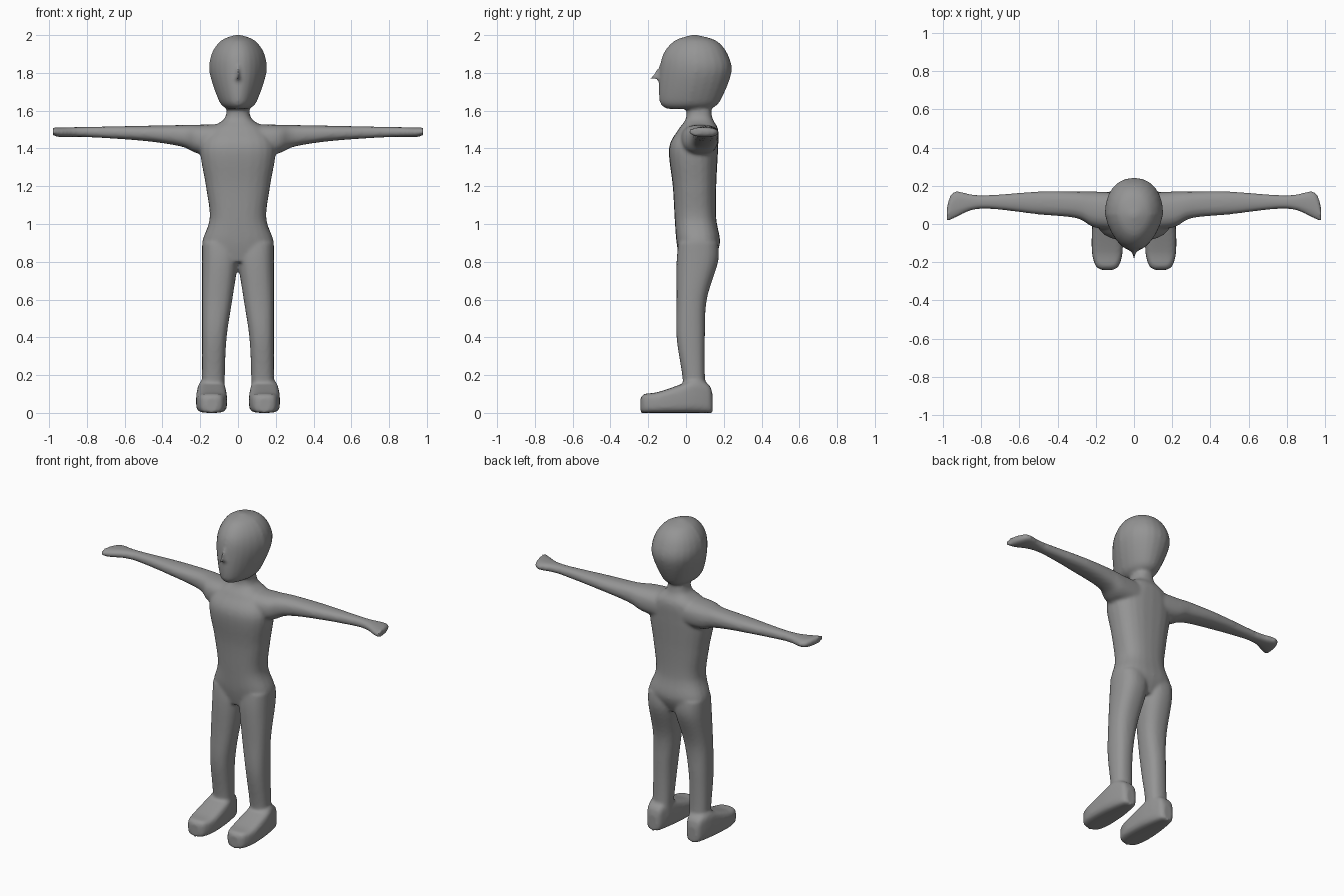
import bpy
import bmesh
from math import cos, sin, tau, copysign

cube = bpy.data.objects.get("Cube")
if cube:
    bpy.data.objects.remove(cube, do_unlink=True)

SIDES = 24
STEPS = 6
LEG_OUTER = .19
FOOT_CENTRE = .14
SHOULDER_TOP = 1.53

skin = bpy.data.materials.new("plain grey")
skin.use_nodes = True
skin.diffuse_color = (.3, .3, .3, 1)
skin.node_tree.nodes["Principled BSDF"].inputs["Base Color"].default_value = skin.diffuse_color


def spline(rings):
    """Smoothly fill in rings between the given ones."""
    filled = []
    last = len(rings) - 1
    for i in range(last):
        before, start, end, after = (rings[min(max(i + k, 0), last)] for k in (-1, 0, 1, 2))
        for step in range(STEPS):
            t = step / STEPS
            ring = []
            for p, q, r, s in zip(before, start, end, after):
                slope_in, slope_out = (r - p) / 2, (s - q) / 2
                bend = 3 * (r - q) - 2 * slope_in - slope_out
                twist = 2 * (q - r) + slope_in + slope_out
                ring.append(q + t * (slope_in + t * (bend + t * twist)))
            filled.append(ring)
    return filled + [rings[last]]


def rounded(value, power):
    """Superellipse coordinate: a higher power gives a boxier section."""
    return copysign(abs(value) ** (2 / power), value)


def loft(bm, axis, rings, power, taper=0, side=1):
    """Rings hold position along the axis, then low and high bounds across it."""
    loops = []
    for along, u_low, u_high, v_low, v_high in spline(rings):
        loop = []
        for k in range(SIDES):
            angle = tau * k / SIDES
            u_unit, v_unit = rounded(cos(angle), power), rounded(sin(angle), power)
            u_unit *= 1 - taper * max(0, -v_unit)
            u = (u_low + u_high + (u_high - u_low) * u_unit) / 2
            v = (v_low + v_high + (v_high - v_low) * v_unit) / 2
            x, y, z = {"x": (along, u, v), "y": (u, along, v), "z": (u, v, along)}[axis]
            loop.append(bm.verts.new((side * x, y, z)))
        loops.append(loop)
    for lower, upper in zip(loops, loops[1:]):
        for k in range(SIDES):
            n = (k + 1) % SIDES
            bm.faces.new((lower[k], lower[n], upper[n], upper[k]))
    bm.faces.new(loops[0])
    bm.faces.new(loops[-1])


def build_head(bm):
    # Height, half width, front, back
    profile = [(1.61, .06, -.1, .13), (1.65, .1, -.14, .18), (1.8, .15, -.14, .24),
               (1.9, .14, -.12, .22), (1.97, .09, -.06, .16), (2, .02, .03, .06)]
    rings = [(z, -half, half, front, back) for z, half, front, back in profile]
    loft(bm, "z", rings, power=2.2, taper=.25)


def build_nose(bm):
    # Bridge, nostrils and tip
    corners = [(0, -.12, 1.87), (-.03, -.1, 1.76), (.03, -.1, 1.76), (0, -.19, 1.77)]
    bmesh.ops.convex_hull(bm, input=[bm.verts.new(corner) for corner in corners])


def build_torso(bm):
    # Height, half width, front, back, from hips to neck
    profile = [(.8, .16, -.03, .14), (.9, .19, -.05, .18), (1.03, .15, -.06, .16),
               (1.2, .17, -.07, .16), (1.4, .2, -.09, .17), (1.5, .15, -.04, .17),
               (1.56, .07, 0, .14), (1.64, .06, 0, .13)]
    rings = [(z, -half, half, front, back) for z, half, front, back in profile]
    loft(bm, "z", rings, power=2.5)


def build_arm(bm, side):
    # Reach, front, back, underside, from chest to mitten hand
    profile = [(0, -.04, .16, 1.35), (.2, -.02, .17, 1.37), (.3, .03, .17, 1.41),
               (.5, .05, .17, 1.44), (.8, .08, .15, 1.46), (.94, .03, .17, 1.46),
               (.98, .01, .09, 1.47)]
    rings = [(x, front, back, under, SHOULDER_TOP - x / 50) for x, front, back, under in profile]
    loft(bm, "x", rings, power=2.4, side=side)


def build_leg(bm, side):
    # Height, inner edge, front, back, from ankle to hip
    profile = [(.08, .07, -.01, .11), (.2, .07, -.02, .1), (.4, .06, -.05, .1),
               (.6, .03, -.05, .11), (.8, 0, -.05, .17), (.9, 0, -.04, .17)]
    rings = [(z, inner, LEG_OUTER, front, back) for z, inner, front, back in profile]
    loft(bm, "z", rings, power=2.4, side=side)


def build_foot(bm, side):
    # Depth, half width, top, from heel to toe over a flat sole
    profile = [(.14, .03, .1), (.12, .05, .15), (.05, .07, .18), (-.03, .08, .15),
               (-.15, .08, .11), (-.22, .06, .1), (-.24, .03, .08)]
    rings = [(y, FOOT_CENTRE - half, FOOT_CENTRE + half, 0, top) for y, half, top in profile]
    loft(bm, "y", rings, power=4, side=side)


bm = bmesh.new()
build_head(bm)
build_nose(bm)
build_torso(bm)
for side in (1, -1):
    build_arm(bm, side)
    build_leg(bm, side)
    build_foot(bm, side)
bmesh.ops.recalc_face_normals(bm, faces=bm.faces)

mesh = bpy.data.meshes.new("body")
bm.to_mesh(mesh)
bm.free()
mesh.materials.append(skin)
body = bpy.data.objects.new("body", mesh)
bpy.context.collection.objects.link(body)

# Fuse the parts into one continuous skin and soften the joins
fuse = body.modifiers.new("fuse", "REMESH")
fuse.mode = "VOXEL"
fuse.voxel_size = .01
fuse.use_smooth_shade = True
soften = body.modifiers.new("soften", "SMOOTH")
soften.factor = .5
soften.iterations = 5
